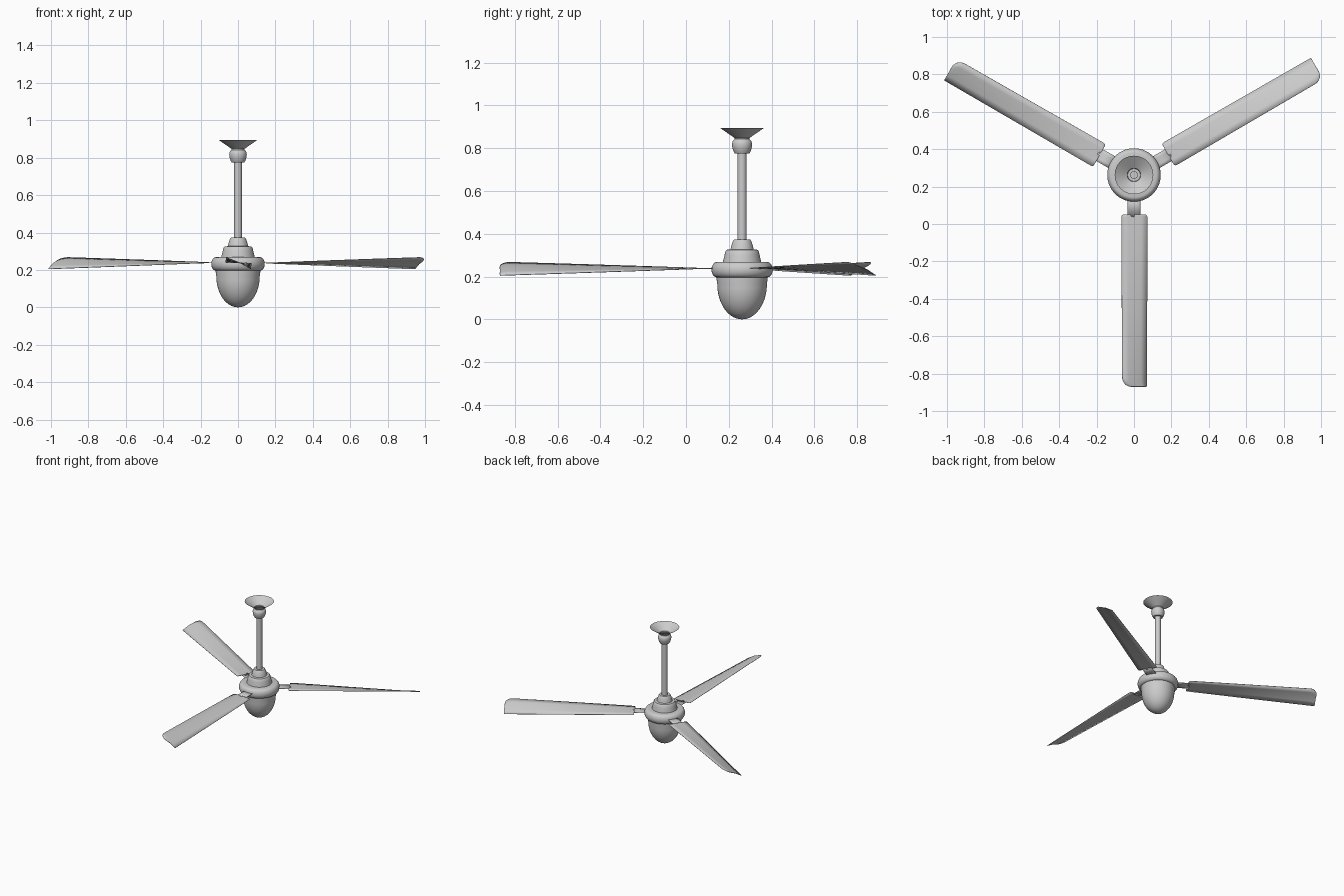
import bpy, bmesh, math
from mathutils import Matrix

if "Cube" in bpy.data.objects:
    bpy.data.objects.remove(bpy.data.objects["Cube"])

HUB_Y = 0.262      # fan axis
BLADE_Z = 0.238

grey = bpy.data.materials.new("light_grey")
grey.diffuse_color = (0.6, 0.6, 0.6, 1)
grey.use_nodes = True
grey.node_tree.nodes["Principled BSDF"].inputs["Base Color"].default_value = grey.diffuse_color


def finish(name, bm, angle=40):
    mesh = bpy.data.meshes.new(name)
    bm.to_mesh(mesh)
    bm.free()
    mesh.materials.append(grey)
    ob = bpy.data.objects.new(name, mesh)
    bpy.context.collection.objects.link(ob)
    bpy.ops.object.select_all(action='DESELECT')
    ob.select_set(True)
    bpy.context.view_layer.objects.active = ob
    bpy.ops.object.shade_smooth_by_angle(angle=math.radians(angle))
    return ob


def lathe(name, profile, steps=56):
    """Spin (radius, z) points, listed bottom to top, round the fan axis."""
    bm = bmesh.new()
    verts = [bm.verts.new((r, 0, z)) for r, z in profile]
    edges = [bm.edges.new(p) for p in zip(verts, verts[1:])]
    bmesh.ops.spin(bm, geom=verts + edges, cent=(0, 0, 0), axis=(0, 0, 1),
                   angle=math.tau, steps=steps)
    bmesh.ops.remove_doubles(bm, verts=bm.verts, dist=1e-5)
    bmesh.ops.translate(bm, vec=(0, HUB_Y, 0), verts=bm.verts)
    bmesh.ops.recalc_face_normals(bm, faces=bm.faces)
    return finish(name, bm)


# Bowl under the motor: half ellipse drawn out into straighter walls
bowl = [(0.116 * math.sin(t), 0.165 * (1 - math.cos(t)))
        for t in [i * math.pi / 28 for i in range(15)]]
lathe("bowl", bowl + [(0.120, 0.195), (0.120, 0.205), (0, 0.205)])

# Motor ring with rounded rim, and the stepped cap above
rim = [(0.118 + 0.025 * math.cos(a), 0.232 + 0.036 * math.sin(a))
       for a in [math.radians(-90 + 18 * i) for i in range(11)]]
lathe("motor_ring", [(0, 0.196)] + rim + [(0, 0.268)])
lathe("motor_cap", [(0.09, 0.262), (0.088, 0.275), (0.082, 0.300), (0.078, 0.318),
                    (0.072, 0.325), (0.054, 0.327), (0.050, 0.345),
                    (0.043, 0.366), (0.038, 0.373), (0, 0.373)])

# Down rod
lathe("rod", [(0, 0.36), (0.021, 0.36), (0.021, 0.83), (0, 0.83)], 32)

# Ceiling canopy: knob and open funnel
lathe("canopy", [(0.021, 0.775), (0.034, 0.775), (0.040, 0.785), (0.046, 0.805),
                 (0.047, 0.820), (0.044, 0.832), (0.035, 0.842), (0.036, 0.848),
                 (0.050, 0.858), (0.075, 0.875), (0.103, 0.895)])


def sheet(bm, rows):
    """Strip of quads through rows of points; pitch grows towards the tip."""
    grid = []
    for y, x0, x1 in rows:
        k = max(0, (y - 0.16) / (1.132 - 0.16))
        row = []
        for i in range(5):
            f = i / 4
            x = x0 + (x1 - x0) * f
            bend = 0.005 * (1 - abs(2 * f - 1))
            row.append(bm.verts.new((x, -y, k * (-0.48 * x + bend))))
        grid.append(row)
    for a, b in zip(grid, grid[1:]):
        for i in range(4):
            bm.faces.new((a[i], b[i], b[i + 1], a[i + 1]))


# Three blades, each with a narrow arm and one large rounded tip corner
for n, name in enumerate(("front_blade", "right_blade", "left_blade")):
    bm = bmesh.new()
    sheet(bm, [(0.10, -0.036, 0.036), (0.225, -0.036, 0.036)])
    rows = [(0.212, -0.058, 0.062), (0.216, -0.065, 0.069), (0.226, -0.068, 0.072)]
    rows += [(0.226 + 0.854 * i / 10, -0.068 + 0.0005 * i, 0.072 - 0.0003 * i)
             for i in range(1, 11)]
    for i in range(1, 8):
        a = i * math.pi / 14
        rows.append((1.080 + 0.052 * math.sin(a),
                     -0.063 + 0.048 * (1 - math.cos(a)),
                     0.069 - (0.008 if i == 7 else 0)))
    sheet(bm, rows)
    bmesh.ops.recalc_face_normals(bm, faces=bm.faces)
    for f in bm.faces:
        if f.normal.z < 0:
            f.normal_flip()
    bm.transform(Matrix.Translation((0, HUB_Y, BLADE_Z))
                 @ Matrix.Rotation(math.tau * n / 3, 4, 'Z'))
    ob = finish(name, bm)
    thick = ob.modifiers.new("thickness", 'SOLIDIFY')
    thick.thickness = 0.003
    thick.offset = 0
